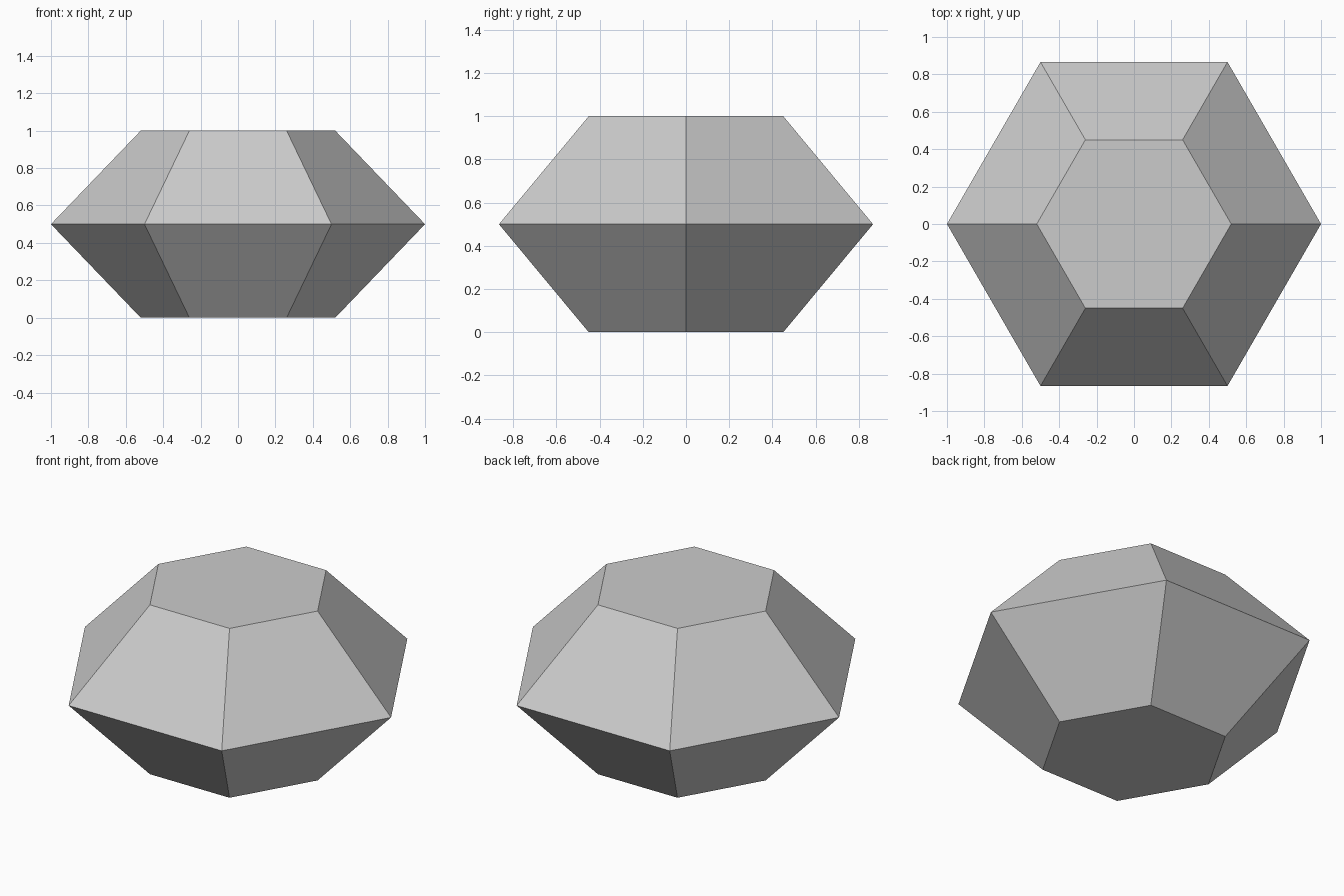
import bpy
import bmesh
from math import cos, sin, tau

if "Cube" in bpy.data.objects:
    bpy.data.objects.remove(bpy.data.objects["Cube"], do_unlink=True)

SIDES = 6
PROFILE = [(0.52, 0.0), (1.0, 0.5), (0.52, 1.0)]  # radius, height

# Light grey stone
grey = bpy.data.materials.new("light_grey")
grey.use_nodes = True
colour = (0.6, 0.6, 0.6, 1.0)
grey.diffuse_color = colour
grey.node_tree.nodes["Principled BSDF"].inputs["Base Color"].default_value = colour

# Stacked hexagonal rings joined by flat facets
bm = bmesh.new()
rings = [[bm.verts.new((r * cos(tau * i / SIDES), r * sin(tau * i / SIDES), z))
          for i in range(SIDES)] for r, z in PROFILE]
for low, high in zip(rings, rings[1:]):
    for i in range(SIDES):
        j = (i + 1) % SIDES
        bm.faces.new((low[i], low[j], high[j], high[i]))

# Flat hexagonal caps
bm.faces.new(rings[0][::-1])
bm.faces.new(rings[-1])
bmesh.ops.recalc_face_normals(bm, faces=bm.faces)

mesh = bpy.data.meshes.new("faceted_gem")
bm.to_mesh(mesh)
bm.free()
mesh.materials.append(grey)
gem = bpy.data.objects.new("faceted_gem", mesh)
bpy.context.collection.objects.link(gem)
